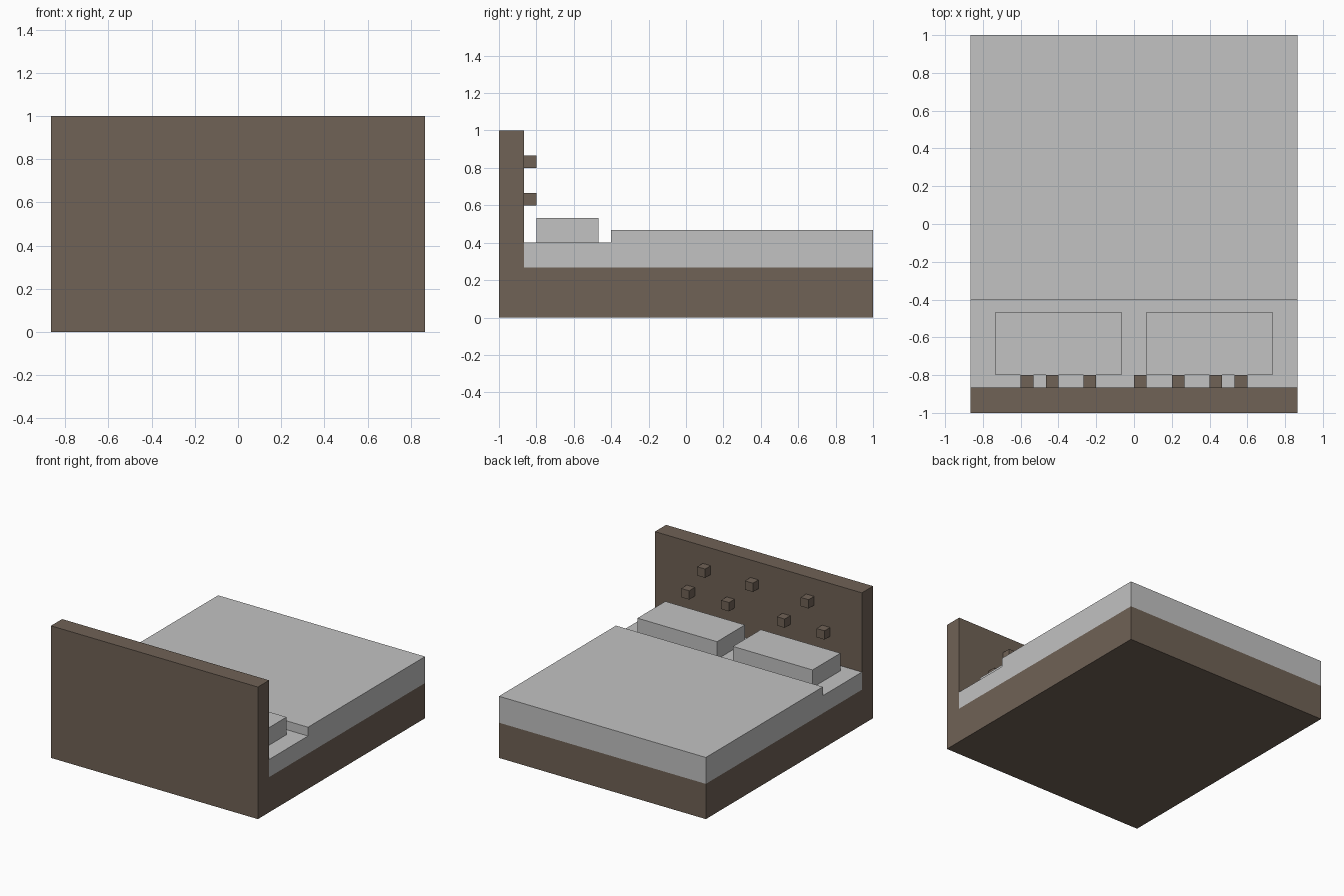
import bpy, bmesh

if "Cube" in bpy.data.objects:
    bpy.data.objects.remove(bpy.data.objects["Cube"])

U = 1 / 15          # the bed is laid out on a grid of 1/15 unit
HALF_W = 13 * U     # half the bed width


def material(name, rgb):
    m = bpy.data.materials.new(name)
    m.diffuse_color = (*rgb, 1)
    m.use_nodes = True
    m.node_tree.nodes["Principled BSDF"].inputs["Base Color"].default_value = m.diffuse_color
    return m


wood = material("brown_wood", (0.162, 0.122, 0.092))
linen = material("light_grey_linen", (0.54, 0.54, 0.54))


def finish(name, bm, mat):
    bmesh.ops.recalc_face_normals(bm, faces=bm.faces)
    mesh = bpy.data.meshes.new(name)
    bm.to_mesh(mesh)
    bm.free()
    mesh.materials.append(mat)
    ob = bpy.data.objects.new(name, mesh)
    bpy.context.collection.objects.link(ob)
    return ob


def side_profile(name, points, mat):
    """Extrude a (y, z) outline, in grid steps, across the bed width."""
    bm = bmesh.new()
    face = bm.faces.new([bm.verts.new((-HALF_W, y * U, z * U)) for y, z in points])
    ext = bmesh.ops.extrude_face_region(bm, geom=[face])
    verts = [v for v in ext["geom"] if isinstance(v, bmesh.types.BMVert)]
    bmesh.ops.translate(bm, verts=verts, vec=(2 * HALF_W, 0, 0))
    return finish(name, bm, mat)


def box(name, low, high, mat):
    """Box between two corners given in grid steps."""
    bm = bmesh.new()
    bmesh.ops.create_cube(bm, size=1)
    for v in bm.verts:
        v.co = [(lo if c < 0 else hi) * U for c, lo, hi in zip(v.co, low, high)]
    return finish(name, bm, mat)


# Headboard and base in one L-shaped frame
side_profile("bed_frame", [(-15, 0), (15, 0), (15, 4), (-13, 4), (-13, 15), (-15, 15)], wood)

# Mattress with the thicker blanket stepped on top
side_profile("mattress_and_blanket",
             [(-13, 4), (15, 4), (15, 7), (-6, 7), (-6, 6), (-13, 6)], linen)

# Pair of pillows
for side, x in (("left", -11), ("right", 1)):
    box(f"pillow_{side}", (x, -12, 6), (x + 10, -7, 8), linen)

# Headboard studs: upper row, then lower row
for row, z, xs in (("upper", 12, (-7, 0, 6)), ("lower", 9, (-9, -4, 3, 8))):
    for i, x in enumerate(xs, 1):
        box(f"headboard_stud_{row}_{i}", (x, -13, z), (x + 1, -12, z + 1), wood)
